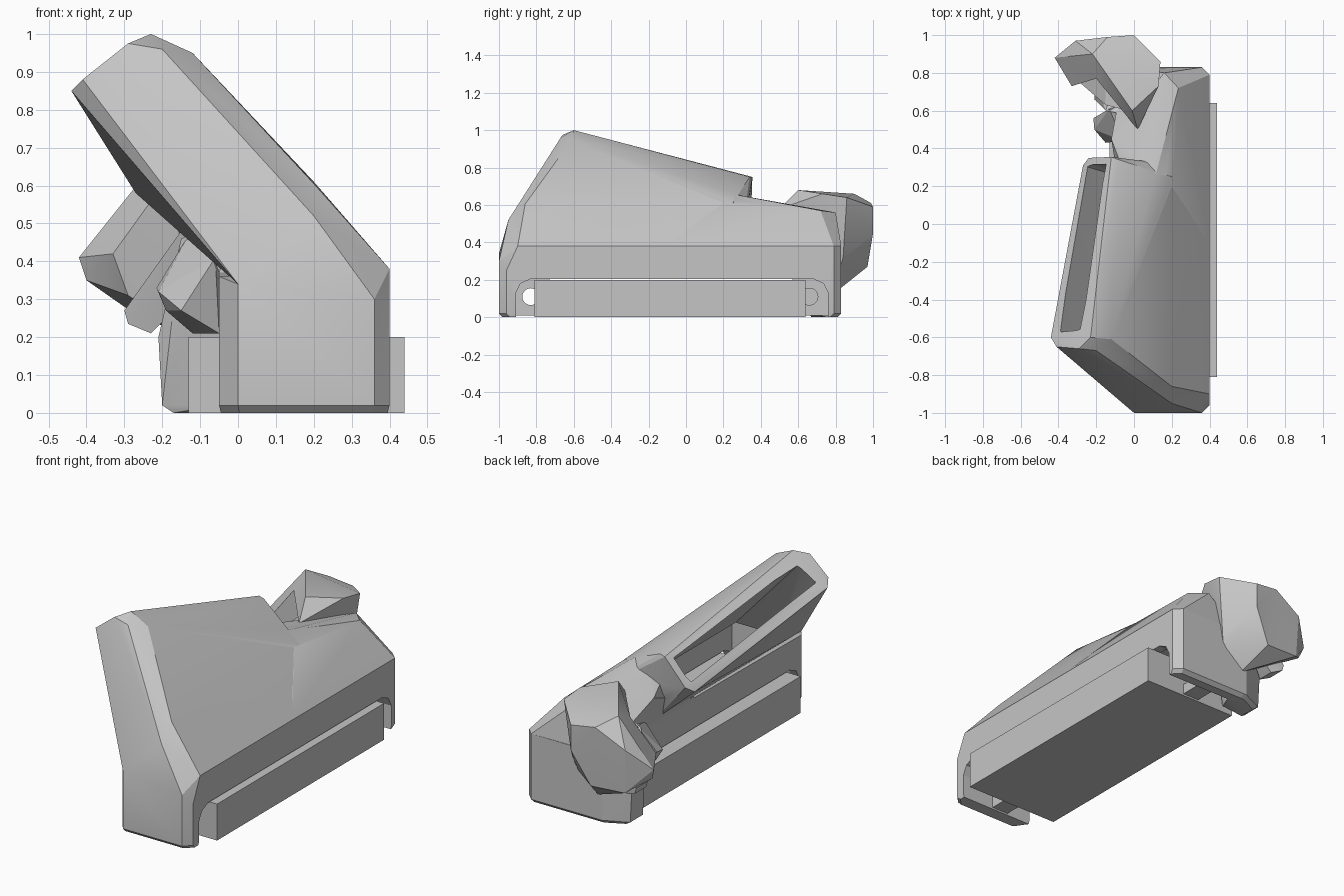
import bpy
import bmesh
import math
from mathutils import Vector

default_cube = bpy.data.objects.get("Cube")
if default_cube:
    bpy.data.objects.remove(default_cube, do_unlink=True)

# One plain grey material for the whole model
grey = bpy.data.materials.new("plain grey")
grey.use_nodes = True
colour = (0.56, 0.56, 0.56, 1.0)
grey.diffuse_color = colour
for node in grey.node_tree.nodes:
    if node.type == "BSDF_PRINCIPLED":
        node.inputs["Base Color"].default_value = colour


def finish_mesh(name, bm):
    """Turn a bmesh into a linked grey object."""
    bmesh.ops.recalc_face_normals(bm, faces=bm.faces)
    mesh = bpy.data.meshes.new(name)
    bm.to_mesh(mesh)
    bm.free()
    mesh.materials.append(grey)
    obj = bpy.data.objects.new(name, mesh)
    bpy.context.collection.objects.link(obj)
    return obj


def hull(name, points):
    """Faceted convex solid around a few corner points."""
    bm = bmesh.new()
    verts = [bm.verts.new(point) for point in points]
    result = bmesh.ops.convex_hull(bm, input=verts)
    spare = set(result["geom_interior"]) | set(result["geom_unused"])
    spare_verts = [item for item in spare if isinstance(item, bmesh.types.BMVert)]
    bmesh.ops.delete(bm, geom=spare_verts, context="VERTS")
    bmesh.ops.dissolve_limit(bm, angle_limit=math.radians(1), verts=bm.verts, edges=bm.edges)
    return finish_mesh(name, bm)


def box(name, low, high):
    corners = [(x, y, z) for x in (low[0], high[0])
               for y in (low[1], high[1]) for z in (low[2], high[2])]
    return hull(name, corners)


def rod_along_x(name, y, z, radius, start, end):
    points = []
    for step in range(24):
        angle = math.tau * step / 24
        for x in (start, end):
            points.append((x, y + radius * math.cos(angle), z + radius * math.sin(angle)))
    return hull(name, points)


def combine(target, tool, operation):
    """Apply a boolean and remove the tool object."""
    tool.hide_render = True
    modifier = target.modifiers.new(operation, "BOOLEAN")
    modifier.operation = operation
    modifier.solver = "EXACT"
    modifier.object = tool
    bpy.context.view_layer.update()
    graph = bpy.context.evaluated_depsgraph_get()
    mesh = bpy.data.meshes.new_from_object(target.evaluated_get(graph))
    target.modifiers.clear()
    target.data = mesh
    bpy.data.objects.remove(tool, do_unlink=True)


# Lower housing: chamfered plan with wall heights and a small bevel at the foot
plan = [(0, -1, .34), (.36, -1, .3), (.4, -.96, .25), (.4, -.9, .38),
        (.4, .79, .38), (.36, .83, .38), (-.05, .83, .38), (-.05, -.93, .36)]
centre = Vector((.17, -.08))
housing_points = []
for x, y, top in plan:
    inset = Vector((x, y)) + (centre - Vector((x, y))).normalized() * .02
    housing_points.append((inset.x, inset.y, 0))
    housing_points += [(x, y, .02), (x, y, top)]
housing = hull("housing", housing_points)

# Sloping chute that rises to the long slot rim
chute = hull("chute", [
    (-.05, -.91, .4), (0, -1, .34), (.36, -1, .3), (.4, -.96, .25),
    (.4, -.9, .38), (.4, .29, .38), (.36, .29, .3), (0, .28, .34), (-.05, .28, .4),
    (.2, -.95, .52), (.2, -.86, .605), (.2, .25, .61), (.11, .26, .66),
    (-.44, -.6, .85), (-.41, -.65, .88), (-.29, -.66, .975), (-.2, -.67, .96),
    (-.23, -.6, 1), (-.12, -.61, .95),
    (-.27, .31, .58), (-.24, .35, .61), (-.12, .355, .75), (-.08, .34, .75)])

# Lower rear shoulder behind the chute
shoulder = hull("shoulder", [
    (.4, -.1, .38), (.4, .79, .38), (.36, .83, .38), (-.05, .83, .34),
    (.16, .8, .56), (.235, .72, .57), (.2, .2, .61), (.11, .24, .66),
    (.05, 0, .64), (-.12, .45, .56), (-.05, 0, .37)])
combine(housing, chute, "UNION")
combine(housing, shoulder, "UNION")

# Hollow interior, long slot and the rounded openings on both sides
slot = [Vector(p) for p in
        ((-.39, -.56, .875), (-.3, -.55, .94), (-.15, .3, .71), (-.24, .3, .62))]
outward = Vector((-.06, .03, .08))
chute_floor = [(.03, -.85, .36), (.3, -.85, .36), (.3, .22, .36), (.03, .22, .36)]
combine(housing, hull("slot_cutter", slot + [p + outward for p in slot] + chute_floor),
        "DIFFERENCE")
combine(housing, box("cavity_cutter", (0, -.9, -.1), (.35, .74, .37)), "DIFFERENCE")
arch = [(-.91, -.1), (-.91, .13), (-.885, .18), (-.83, .205),
        (.68, .205), (.735, .18), (.76, .13), (.76, -.1)]
combine(housing, hull("arch_cutter", [(x, y, z) for x in (-1, 1) for y, z in arch]),
        "DIFFERENCE")
housing.name = "hollow_housing"

# Rectangular block seated under the housing
block = box("base_block", (-.13, -.81, 0), (.44, .64, .2))

# Mounting tabs at both ends of the block: through hole in front, blind hole behind
for name, y, hole_start in (("front", -.83, 0), ("rear", .66, .14)):
    tab = box(name + "_mounting_tab", (.1, y - .09, .01), (.2, y + .1, .21))
    combine(tab, rod_along_x("hole", y, .11, .045, hole_start, .3), "DIFFERENCE")

# Rear leg that carries the back wall out to the right side
leg = hull("rear_leg", [
    (-.07, .81, 0), (-.07, .83, .02), (-.17, .76, 0), (-.2, .77, .02),
    (-.17, .67, 0), (-.2, .66, .02), (0, .81, 0), (0, .76, 0),
    (0, .83, .02), (0, .83, .38), (-.07, .83, .36), (-.21, .77, .2), (-.21, .66, .2),
    (-.15, .6, .46), (-.05, .58, .5), (-.05, .66, .02)])

# Slanted flange tucked under the rear hook
flange = hull("rear_flange", [
    (-.3, .76, .27), (-.29, .76, .235), (-.23, .74, .21),
    (-.3, .86, .27), (-.29, .86, .235), (-.23, .84, .21),
    (-.15, .63, .48), (-.03, .6, .54), (0, .62, .44),
    (-.19, .68, .42), (-.15, .82, .48), (0, .82, .46)])

# Hook shaped rear duct: root, outer arm and inner prong
shared_ring = [(-.22, .9, .66), (-.2, .77, .6), (-.14, .99, .61),
               (-.1, .97, .27), (-.04, .82, .15)]
hook = hull("hook_root", shared_ring + [
    (-.01, .6, .68), (.02, .5, .58), (.13, .73, .66), (.14, .86, .64),
    (0, 1, .59), (0, 1, .45), (.1, .84, .32), (.08, .82, .25), (-.1, .7, .42)])
arm = hull("hook_arm", shared_ring + [
    (-.42, .88, .41), (-.4, .86, .35), (-.31, .97, .52), (-.3, .96, .28),
    (-.33, .73, .42), (-.29, .75, .31), (-.15, .82, .34)])
combine(hook, arm, "UNION")
hook.name = "rear_hook"
prong = hull("inner_prong", [
    (-.215, .56, .33), (-.21, .5, .32), (-.19, .53, .27), (-.15, .43, .27),
    (-.12, .56, .21), (-.05, .48, .21), (-.12, .44, .28), (-.06, .44, .41),
    (-.13, .61, .47), (0, .65, .45)])

# Smooth shading with crisp creases
bpy.ops.object.select_all(action="DESELECT")
for obj in bpy.context.collection.objects:
    if obj.type == "MESH" and grey.name in obj.data.materials:
        obj.select_set(True)
        bpy.context.view_layer.objects.active = obj
bpy.ops.object.shade_smooth_by_angle(angle=math.radians(20))
